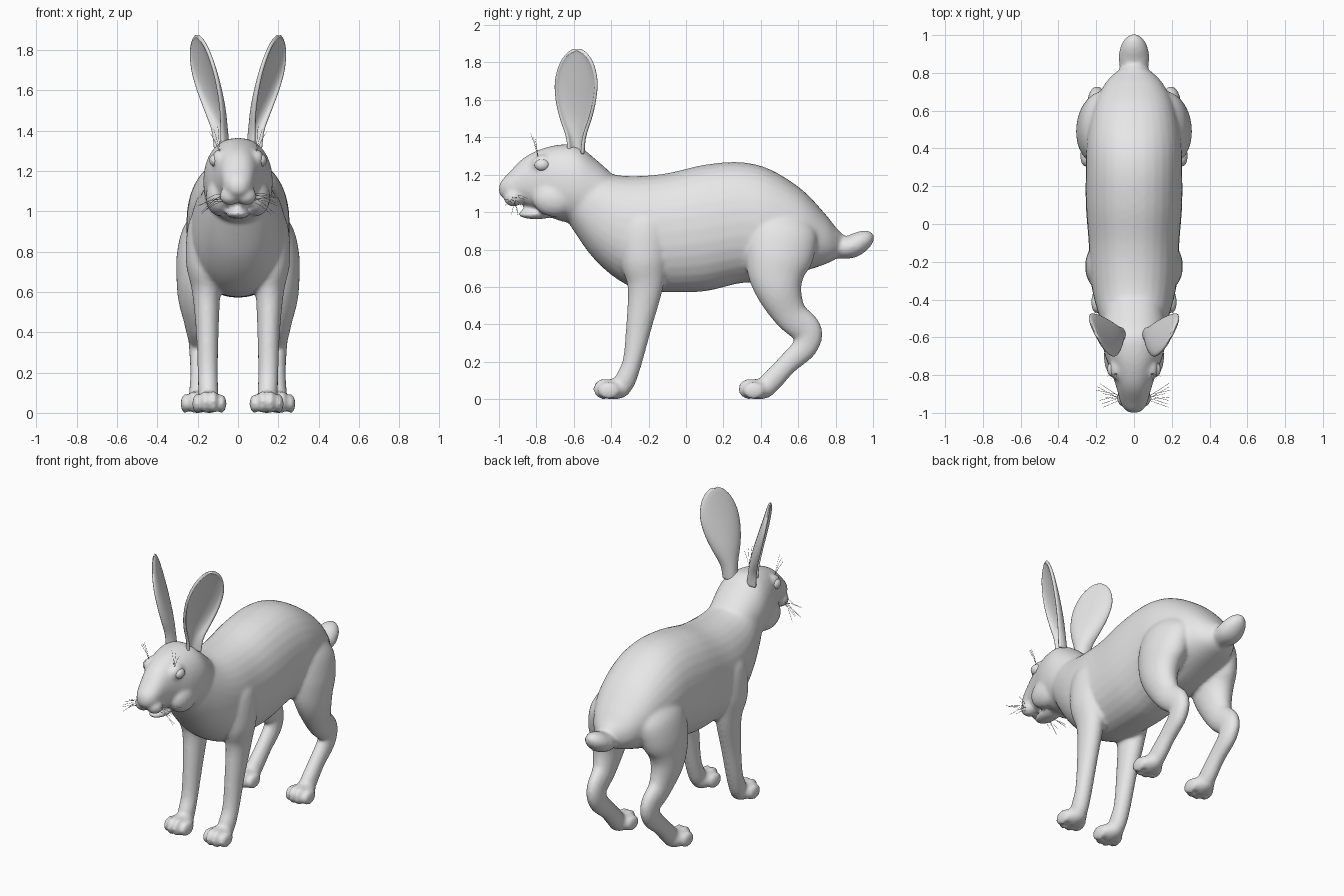
import bpy, bmesh, math, random
from mathutils import Vector, Matrix

random.seed(3)
fur = bpy.data.materials.new("grey_fur")
fur.diffuse_color = (0.8, 0.8, 0.8, 1)


def finish(bm, name):
    bmesh.ops.recalc_face_normals(bm, faces=bm.faces)
    for f in bm.faces:
        f.smooth = True
    me = bpy.data.meshes.new(name)
    bm.to_mesh(me)
    bm.free()
    me.materials.append(fur)
    ob = bpy.data.objects.new(name, me)
    bpy.context.collection.objects.link(ob)
    return ob


def spline(pts, steps):
    """Smooth path through tuples of any length."""
    p = [pts[0]] + list(pts) + [pts[-1]]
    out = []
    for i in range(1, len(p) - 2):
        for k in range(steps):
            t = k / steps
            out.append([0.5 * (2 * b + (c - a) * t + (2 * a - 5 * b + 4 * c - d) * t * t
                               + (3 * b - a - 3 * c + d) * t ** 3)
                        for a, b, c, d in zip(p[i - 1], p[i], p[i + 1], p[i + 2])])
    return out + [list(pts[-1])]


def loft(bm, pts, upright=False, power=2.0, n=32, steps=6):
    """Tube through (x, y, z, half width, half depth) sections."""
    rows = spline(pts, steps)
    rings = []
    for i, (x, y, z, rx, r) in enumerate(rows):
        a, b = rows[max(i - 1, 0)], rows[min(i + 1, len(rows) - 1)]
        side = Vector((0, 0, 1)) if upright else Vector((0, a[2] - b[2], b[1] - a[1])).normalized()
        ring = []
        for k in range(n):
            u = 2 * math.pi * k / n
            c, s = math.cos(u), math.sin(u)
            c = math.copysign(abs(c) ** (2 / power), c) * max(rx, 0.004)
            s = math.copysign(abs(s) ** (2 / power), s) * max(r, 0.004)
            ring.append(bm.verts.new(Vector((x + c, y, z)) + side * s))
        rings.append(ring)
    for r0, r1 in zip(rings, rings[1:]):
        for k in range(n):
            bm.faces.new((r0[k], r0[(k + 1) % n], r1[(k + 1) % n], r1[k]))
    bm.faces.new(rings[0])
    bm.faces.new(rings[-1])


def ball(bm, centre, radii):
    bmesh.ops.create_uvsphere(bm, u_segments=24, v_segments=16, radius=1,
                              matrix=Matrix.Translation(centre) @ Matrix.Diagonal((*radii, 1)))


def by_edges(rows):
    """Sections given as (y, top, bottom, half width)."""
    return [(0, y, (t + b) / 2, w, (t - b) / 2) for y, t, b, w in rows]


body = bmesh.new()
# torso from rump to lower neck
loft(body, by_edges([
    (0.84, 0.88, 0.80, 0.04), (0.80, 0.92, 0.75, 0.10), (0.74, 0.995, 0.72, 0.155),
    (0.62, 1.12, 0.68, 0.215), (0.45, 1.228, 0.63, 0.25), (0.29, 1.267, 0.62, 0.255),
    (0.10, 1.253, 0.577, 0.255), (-0.10, 1.208, 0.572, 0.24), (-0.25, 1.193, 0.585, 0.235),
    (-0.38, 1.20, 0.65, 0.215), (-0.50, 1.24, 0.76, 0.18), (-0.60, 1.27, 0.90, 0.14),
    (-0.66, 1.20, 1.0, 0.08)]), True, 2.2)
# head and upper neck
loft(body, by_edges([
    (-1.0, 1.14, 1.10, 0.02), (-0.985, 1.17, 1.08, 0.045), (-0.95, 1.207, 1.06, 0.07),
    (-0.87, 1.288, 1.04, 0.092), (-0.78, 1.335, 1.0, 0.122), (-0.68, 1.36, 0.955, 0.158),
    (-0.58, 1.355, 0.935, 0.172), (-0.48, 1.28, 0.91, 0.16), (-0.38, 1.19, 0.89, 0.14)]), True, 2.2)
# lower jaw, tongue and nose
ball(body, (0, -0.80, 0.988), (0.06, 0.098, 0.026))
ball(body, (0, -0.82, 1.012), (0.032, 0.06, 0.012))
ball(body, (0, -0.978, 1.125), (0.036, 0.022, 0.028))
# tail
loft(body, [(0, 0.74, 0.83, 0.06, 0.06), (0, 0.80, 0.81, 0.07, 0.055), (0, 0.88, 0.815, 0.082, 0.062),
            (0, 0.94, 0.845, 0.07, 0.056), (0, 0.98, 0.868, 0.045, 0.038), (0, 1.003, 0.88, 0.01, 0.012)])

for s in (-1, 1):
    # front leg
    loft(body, [(s * x, y, z, w, r) for x, y, z, w, r in [
        (0.13, -0.22, 1.05, 0.05, 0.07), (0.155, -0.22, 0.94, 0.09, 0.13), (0.168, -0.225, 0.75, 0.09, 0.125),
        (0.158, -0.218, 0.60, 0.07, 0.095), (0.152, -0.25, 0.40, 0.056, 0.07),
        (0.15, -0.287, 0.20, 0.05, 0.052), (0.147, -0.325, 0.10, 0.05, 0.056),
        (0.145, -0.345, 0.05, 0.045, 0.045)]])
    # hind leg with thigh, hock and lower leg
    loft(body, [(s * x, y, z, w, r) for x, y, z, w, r in [
        (0.13, 0.54, 1.02, 0.06, 0.10), (0.165, 0.52, 0.92, 0.105, 0.18), (0.188, 0.50, 0.79, 0.115, 0.187),
        (0.205, 0.485, 0.67, 0.10, 0.155), (0.212, 0.505, 0.56, 0.084, 0.118),
        (0.205, 0.56, 0.45, 0.062, 0.09), (0.197, 0.645, 0.365, 0.05, 0.082),
        (0.193, 0.635, 0.28, 0.047, 0.068), (0.192, 0.54, 0.185, 0.045, 0.056),
        (0.195, 0.45, 0.09, 0.048, 0.058), (0.197, 0.41, 0.05, 0.045, 0.045)]])
    # paws: pad plus four toes
    for px, py in ((0.142, -0.385), (0.2, 0.39)):
        ball(body, (s * px, py, 0.054), (0.066, 0.09, 0.055))
        for i, off in enumerate((-0.061, -0.021, 0.021, 0.061)):
            inner = i in (1, 2)
            ball(body, (s * px + off, py - (0.052 if inner else 0.028), 0.054 if inner else 0.046),
                 (0.024, 0.06, 0.056 if inner else 0.047))
    # muzzle pads, cheeks and eyelids
    ball(body, (s * 0.04, -0.922, 1.075), (0.052, 0.052, 0.045))
    ball(body, (s * 0.09, -0.70, 1.07), (0.07, 0.12, 0.095))
    ball(body, (s * 0.092, -0.765, 1.255), (0.038, 0.062, 0.052))

body = finish(body, "body")
remesh = body.modifiers.new("blend_parts", 'REMESH')
remesh.mode = 'VOXEL'
remesh.voxel_size = 0.0115
remesh.use_smooth_shade = True
smooth = body.modifiers.new("soften", 'SMOOTH')
smooth.factor = 0.5
smooth.iterations = 7

# ears: cupped leaves, (x, z, half width, cup depth)
ear_rows = [(0.08, 1.31, 0.04, 0.055), (0.088, 1.40, 0.05, 0.05), (0.108, 1.50, 0.088, 0.05),
            (0.135, 1.60, 0.115, 0.045), (0.163, 1.70, 0.122, 0.035), (0.186, 1.79, 0.098, 0.022),
            (0.199, 1.845, 0.056, 0.012), (0.204, 1.868, 0.012, 0.004)]
for s, label in ((-1, "left"), (1, "right")):
    bm = bmesh.new()
    across, facing = Vector((0.45 * s, 0.89, 0)), Vector((0.89 * s, -0.45, 0))
    grid = []
    for x, z, w, d in spline(ear_rows, 4):
        row = []
        for k in range(13):
            u = (k / 6 - 1) * math.pi / 2
            row.append(bm.verts.new(Vector((s * x, -0.583, z)) + across * w * math.sin(u)
                                    + facing * d * (0.45 - math.cos(u))))
        grid.append(row)
    for a, b in zip(grid, grid[1:]):
        for k in range(12):
            bm.faces.new((a[k], a[k + 1], b[k + 1], b[k]))
    ear = finish(bm, label + "_ear")
    sol = ear.modifiers.new("thickness", 'SOLIDIFY')
    sol.thickness = 0.018
    sol.offset = 0
    sub = ear.modifiers.new("round", 'SUBSURF')
    sub.levels = sub.render_levels = 1

    # eyeball
    bm = bmesh.new()
    ball(bm, (s * 0.112, -0.77, 1.252), (0.03, 0.04, 0.032))
    finish(bm, label + "_eye")

    # whiskers on the muzzle and above the eye
    cu = bpy.data.curves.new(label + "_whiskers", 'CURVE')
    cu.dimensions = '3D'
    cu.bevel_depth = 0.001
    cu.bevel_resolution = 0
    strands = [((0.07, -0.93 + 0.012 * (i % 3), 1.05 + 0.012 * (i % 4)),
                (random.uniform(0.15, 0.2), -0.97 + 0.018 * i, random.uniform(0.98, 1.08))) for i in range(8)]
    strands += [((0.09, -0.79, 1.29), (0.10 + 0.02 * i, -0.83 + 0.012 * i, 1.42 - 0.015 * i)) for i in range(3)]
    for a, b in strands:
        sp = cu.splines.new('POLY')
        sp.points.add(2)
        mid = [(p + q) / 2 for p, q in zip(a, b)]
        mid[2] += 0.008
        for pt, co in zip(sp.points, (a, mid, b)):
            pt.co = (s * co[0], co[1], co[2], 1)
    cu.materials.append(fur)
    bpy.context.collection.objects.link(bpy.data.objects.new(label + "_whiskers", cu))
